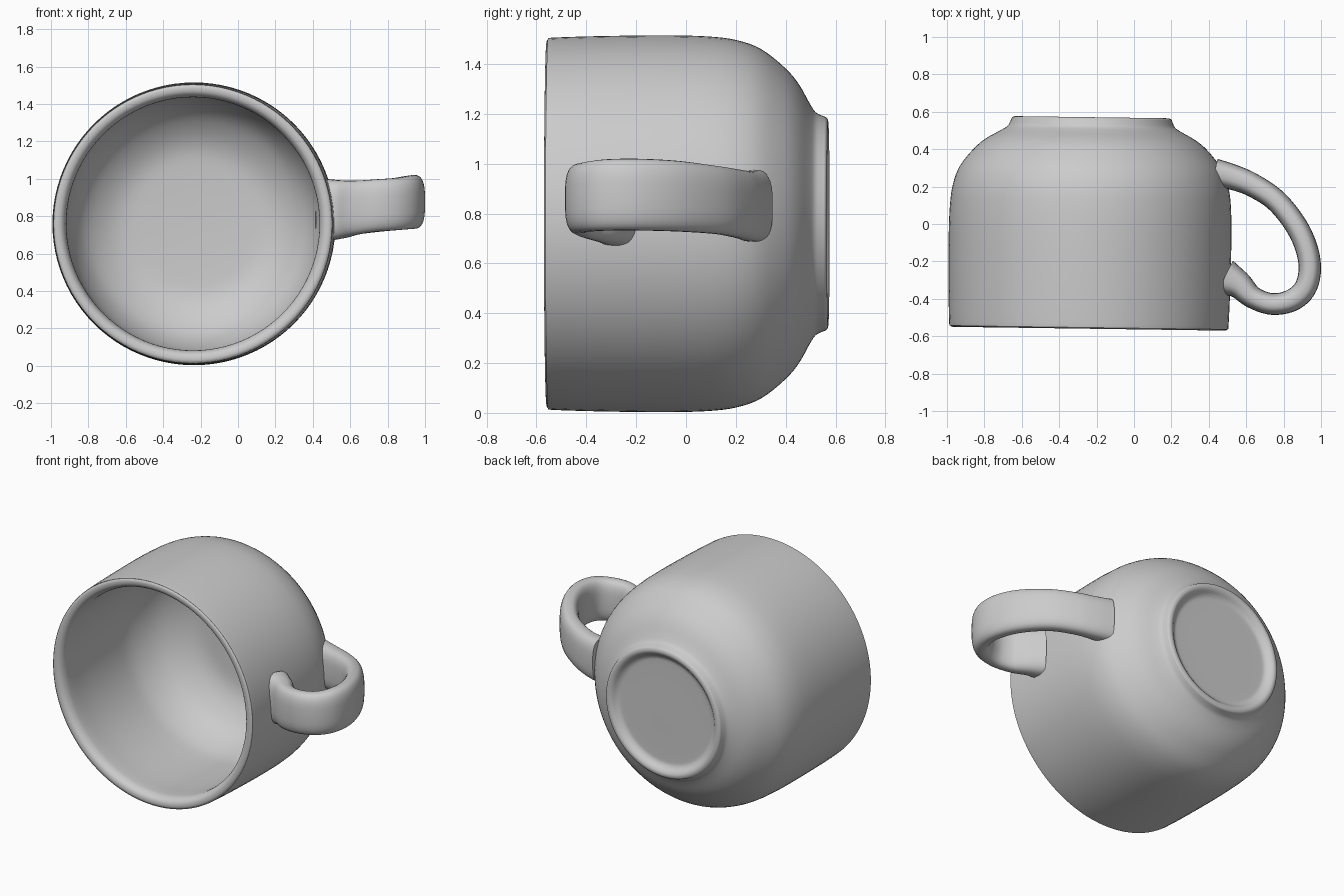
import bpy, bmesh, math
from mathutils import Matrix, Vector

if "Cube" in bpy.data.objects:
    bpy.data.objects.remove(bpy.data.objects["Cube"])


def smooth_points(pts, n):
    """Catmull-Rom interpolation through points of any dimension."""
    p = [pts[0]] + pts + [pts[-1]]
    out = []
    for i in range(1, len(p) - 2):
        for s in range(n):
            t = s / n
            out.append([0.5 * (2 * b + (c - a) * t + (2 * a - 5 * b + 4 * c - d) * t * t
                               + (3 * b - a - 3 * c + d) * t ** 3)
                        for a, b, c, d in zip(p[i - 1], p[i], p[i + 1], p[i + 2])])
    return out + [list(pts[-1])]


def skin(name, rings):
    """Bridge closed rings of points and cap both ends."""
    bm = bmesh.new()
    loops = [[bm.verts.new(v) for v in ring] for ring in rings]
    n = len(loops[0])
    for a, b in zip(loops, loops[1:]):
        for i in range(n):
            bm.faces.new((a[i], a[(i + 1) % n], b[(i + 1) % n], b[i]))
    bm.faces.new(loops[0][::-1])
    bm.faces.new(loops[-1])
    bmesh.ops.recalc_face_normals(bm, faces=bm.faces)
    me = bpy.data.meshes.new(name)
    bm.to_mesh(me)
    bm.free()
    ob = bpy.data.objects.new(name, me)
    bpy.context.collection.objects.link(ob)
    for f in me.polygons:
        f.use_smooth = True
    me.set_sharp_from_angle(angle=math.radians(50))
    return ob


# cup body: (radius, y) from the recessed underside, round the outside, to the inner floor
profile = [(0.05, 0.53), (0.30, 0.53), (0.355, 0.535), (0.385, 0.56), (0.405, 0.568),
           (0.425, 0.562), (0.433, 0.545), (0.447, 0.518), (0.48, 0.495), (0.56, 0.45),
           (0.625, 0.395), (0.70, 0.30), (0.737, 0.20), (0.752, 0.08), (0.756, -0.10),
           (0.753, -0.35), (0.747, -0.535), (0.742, -0.556), (0.725, -0.563), (0.70, -0.556),
           (0.682, -0.53), (0.677, -0.48), (0.685, -0.30), (0.685, 0.0), (0.67, 0.15),
           (0.61, 0.29), (0.52, 0.38), (0.40, 0.44), (0.25, 0.455), (0.05, 0.46)]
SEG = 96
rings = [[(r * math.cos(2 * math.pi * i / SEG), y, r * math.sin(2 * math.pi * i / SEG))
          for i in range(SEG)] for r, y in smooth_points(profile, 4)]
body = skin("cup_body", rings)
body.matrix_world = Matrix.Translation((-0.234, 0.003, 0.759)) @ Matrix.Rotation(-0.014, 4, 'Z')

# handle: (x, y, z, half height, half thickness) along a tilted loop
path = [(0.43, 0.275, 0.83, 0.145, 0.075), (0.53, 0.25, 0.83, 0.14, 0.068),
        (0.64, 0.205, 0.84, 0.137, 0.063), (0.77, 0.115, 0.855, 0.137, 0.06),
        (0.885, -0.04, 0.87, 0.142, 0.06), (0.938, -0.20, 0.876, 0.144, 0.06),
        (0.922, -0.33, 0.874, 0.143, 0.06), (0.85, -0.405, 0.865, 0.14, 0.06),
        (0.74, -0.428, 0.857, 0.14, 0.058), (0.635, -0.392, 0.845, 0.145, 0.06),
        (0.56, -0.325, 0.836, 0.155, 0.075), (0.485, -0.285, 0.833, 0.165, 0.10)]
pts = smooth_points(path, 5)
rings = []
for k, (x, y, z, hh, ht) in enumerate(pts):
    a, b = pts[max(k - 1, 0)], pts[min(k + 1, len(pts) - 1)]
    side = Vector((b[1] - a[1], a[0] - b[0], 0)).normalized()
    ring = []
    for i in range(32):
        t = 2 * math.pi * i / 32
        c, s = math.cos(t), math.sin(t)
        u = math.copysign(abs(c) ** 0.75, c) * ht
        v = math.copysign(abs(s) ** 0.65, s) * hh
        ring.append(Vector((x, y, z)) + side * u + Vector((0, 0, v)))
    rings.append(ring)
skin("handle", rings)
